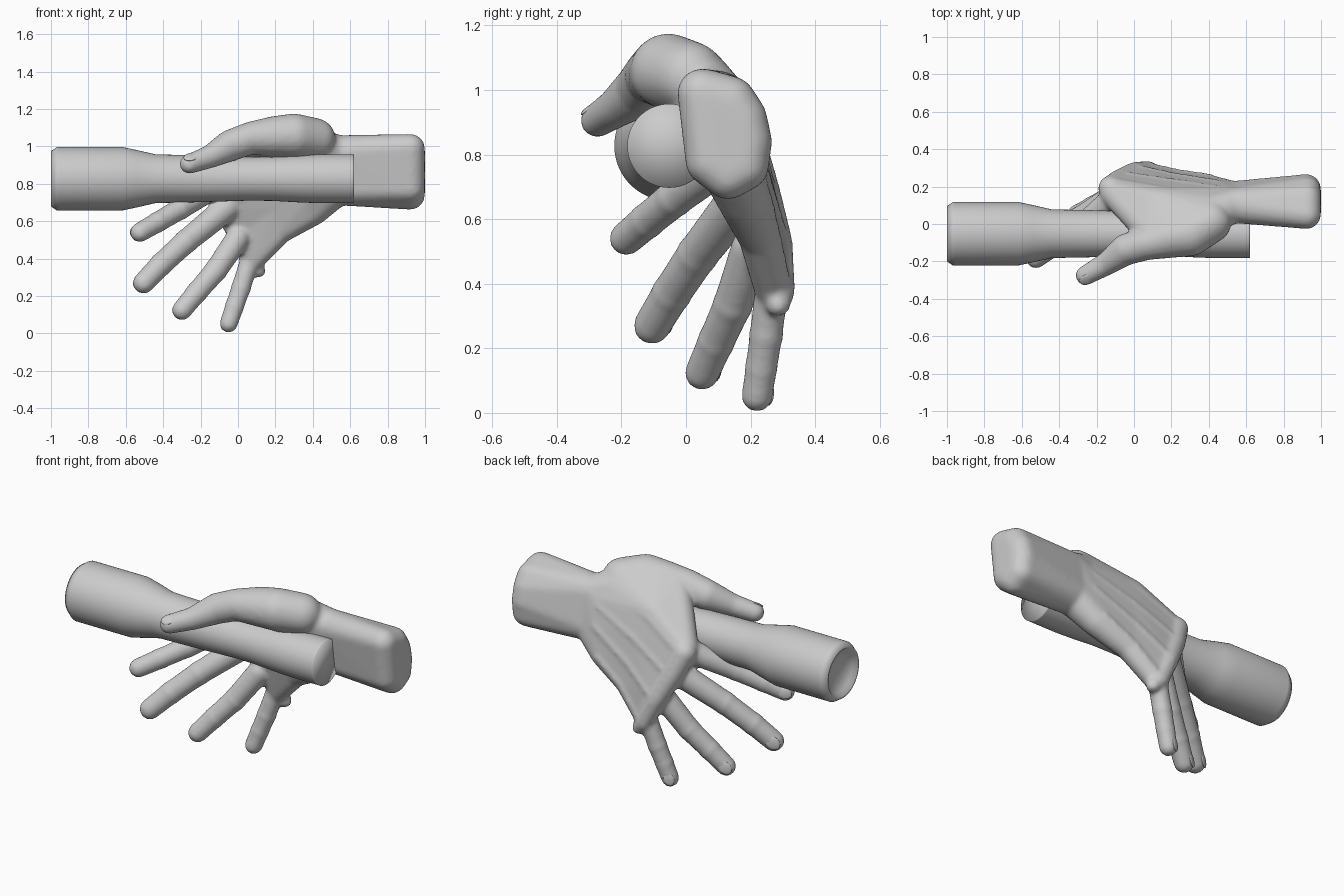
import bpy, bmesh, math
from mathutils import Vector, Matrix

cube = bpy.data.objects.get("Cube")
if cube:
    bpy.data.objects.remove(cube)

grey = bpy.data.materials.new("plain grey")
grey.use_nodes = True
grey.diffuse_color = (0.6, 0.6, 0.6, 1)
grey.node_tree.nodes["Principled BSDF"].inputs["Base Color"].default_value = (0.6, 0.6, 0.6, 1)

# Unit ball points shared by every hull
ball = bmesh.new()
bmesh.ops.create_icosphere(ball, subdivisions=3, radius=1)
BALL = [v.co.copy() for v in ball.verts]
ball.free()


def make_object(name, bm):
    mesh = bpy.data.meshes.new(name)
    bm.to_mesh(mesh)
    bm.free()
    mesh.materials.append(grey)
    obj = bpy.data.objects.new(name, mesh)
    bpy.context.collection.objects.link(obj)
    return obj


def smooth(obj, angle):
    bpy.ops.object.select_all(action='DESELECT')
    obj.select_set(True)
    bpy.context.view_layer.objects.active = obj
    bpy.ops.object.shade_smooth_by_angle(angle=math.radians(angle))


def hull(target, *spheres):
    """Add the convex skin around some (x, y, z, radius) spheres."""
    bm = bmesh.new()
    for x, y, z, r in spheres:
        for p in BALL:
            bm.verts.new(Vector((x, y, z)) + p * r)
    bmesh.ops.convex_hull(bm, input=bm.verts[:])
    bmesh.ops.delete(bm, geom=[v for v in bm.verts if not v.link_faces], context='VERTS')
    bmesh.ops.recalc_face_normals(bm, faces=bm.faces[:])
    mesh = bpy.data.meshes.new("hull_part")
    bm.to_mesh(mesh)
    bm.free()
    target.from_mesh(mesh)
    bpy.data.meshes.remove(mesh)


def chain(target, spheres):
    for a, b in zip(spheres, spheres[1:]):
        hull(target, a, b)


# Torch: turned profile of (x, radius), smooth over the flat end
profile = [(-.945, 0), (-.955, .07), (-.975, .12), (-.998, .138), (-1, .148), (-.967, .17),
           (-.955, .17), (-.62, .17), (-.54, .153), (-.44, .13), (-.2, .125), (.05, .117),
           (.18, .118), (.32, .126), (.42, .13), (.61, .13), (.62, .13), (.62, 0)]
bm = bmesh.new()
ring = [bm.verts.new((x, -.052, .827 + r)) for x, r in profile]
edges = [bm.edges.new(pair) for pair in zip(ring, ring[1:])]
bmesh.ops.spin(bm, geom=ring + edges, cent=(0, -.052, .827), axis=(1, 0, 0),
               angle=math.tau, steps=64)
bmesh.ops.remove_doubles(bm, verts=bm.verts[:], dist=.0005)
bmesh.ops.recalc_face_normals(bm, faces=bm.faces[:])
smooth(make_object("torch", bm), 95)

# Hand: overlapping hulls fused into one skin
hand = bmesh.new()

# Wrist: rounded section at the cut end, narrowing to the neck
neck = [(.53, .1, .965, .095), (.53, .13, .785, .1)]
section = [(.05, .99), (.14, .965), (.175, .91), (.19, .84), (.18, .765), (.13, .738), (.075, .78)]
hull(hand, *neck, *[(.922, y, z, .077) for y, z in section])

# Back of the hand: slabs between neighbouring bones, bent at mid length
heels = [(.4, .05, 1.0, .11), (.45, .1, .93, .1), (.45, .13, .82, .1), (.405, .18, .66, .082)]
mids = [(.12, .11, .95, .09), (.18, .165, .82, .075), (.2, .2, .68, .07), (.23, .225, .545, .063)]
knuckles = [(-.11, .165, .815, .074), (-.06, .205, .69, .07), (.015, .248, .54, .064), (.085, .265, .39, .056)]
for i in range(3):
    hull(hand, *heels[i:i + 2], *mids[i:i + 2])
    hull(hand, *mids[i:i + 2], *knuckles[i:i + 2])
hull(hand, *neck, *heels)

# Knuckle ridge and raised tendons
chain(hand, [(x - .016, y + .026, z - .008, r - .008) for x, y, z, r in knuckles]
      + [(.11, .285, .335, .038)])
for bone in zip(heels, mids, knuckles):
    chain(hand, [(x, y + r - .014, z, .022) for x, y, z, r in bone])

# Base of the thumb and the web to the first knuckle
thumb = [(.07, -.105, 1.045, .088), (-.04, -.135, 1.005, .085), (-.15, -.215, .945, .062), (-.26, -.275, .906, .053)]
mound = [(.2, -.07, 1.055, .108), (.3, -.055, 1.058, .118), (.41, .01, 1.04, .112)]
hull(hand, thumb[0], *mound)
hull(hand, (.1, -.06, 1.05, .075), *mound, heels[0], mids[0])
hull(hand, (.1, -.06, 1.05, .075), mids[0], knuckles[0])
chain(hand, thumb)

# Fingers: root, middle joint, far joint, tip
fingers = {
    "index": [(-.12, .13, .79, .067), (-.31, -.035, .665, .058), (-.43, -.12, .595, .055), (-.525, -.185, .54, .053)],
    "middle": [(-.06, .175, .67, .072), (-.28, .035, .49, .064), (-.41, -.045, .37, .061), (-.505, -.105, .27, .058)],
    "ring": [(.0, .205, .51, .066), (-.12, .145, .335, .061), (-.22, .093, .22, .057), (-.3, .05, .124, .054)],
    "little": [(.06, .265, .38, .053), (.015, .248, .24, .052), (-.02, .233, .14, .05), (-.05, .22, .052, .049)],
}
for joints in fingers.values():
    chain(hand, joints)
    # Soft swelling at the bending joints
    for x, y, z, r in joints[1:3]:
        hull(hand, (x, y, z, r + .003))

skin = make_object("hand", hand)
remesh = skin.modifiers.new("fuse", 'REMESH')
remesh.mode = 'VOXEL'
remesh.voxel_size = .011
remesh.use_smooth_shade = True
soften = skin.modifiers.new("soften", 'SMOOTH')
soften.factor = .5
soften.iterations = 10


# Nails: flattened shells lying on the outer side of each tip
def nail(name, joints, outward):
    tip, inner = Vector(joints[-1][:3]), Vector(joints[-2][:3])
    radius = joints[-1][3]
    along = (tip - inner).normalized()
    out = Vector(outward)
    out = (out - along * out.dot(along)).normalized()
    side = out.cross(along)
    turn = Matrix((along, side, out)).transposed().to_4x4()
    place = Matrix.Translation(tip + out * radius * .82 - along * radius * .15)
    size = Matrix.Diagonal((radius * .8, radius * .6, radius * .18, 1))
    bm = bmesh.new()
    bmesh.ops.create_icosphere(bm, subdivisions=3, radius=1, matrix=place @ turn @ size)
    smooth(make_object(name, bm), 60)


for label, joints in fingers.items():
    nail(label + "_nail", joints, (-.35, .8, .2))
nail("thumb_nail", thumb, (0, -.6, .8))
